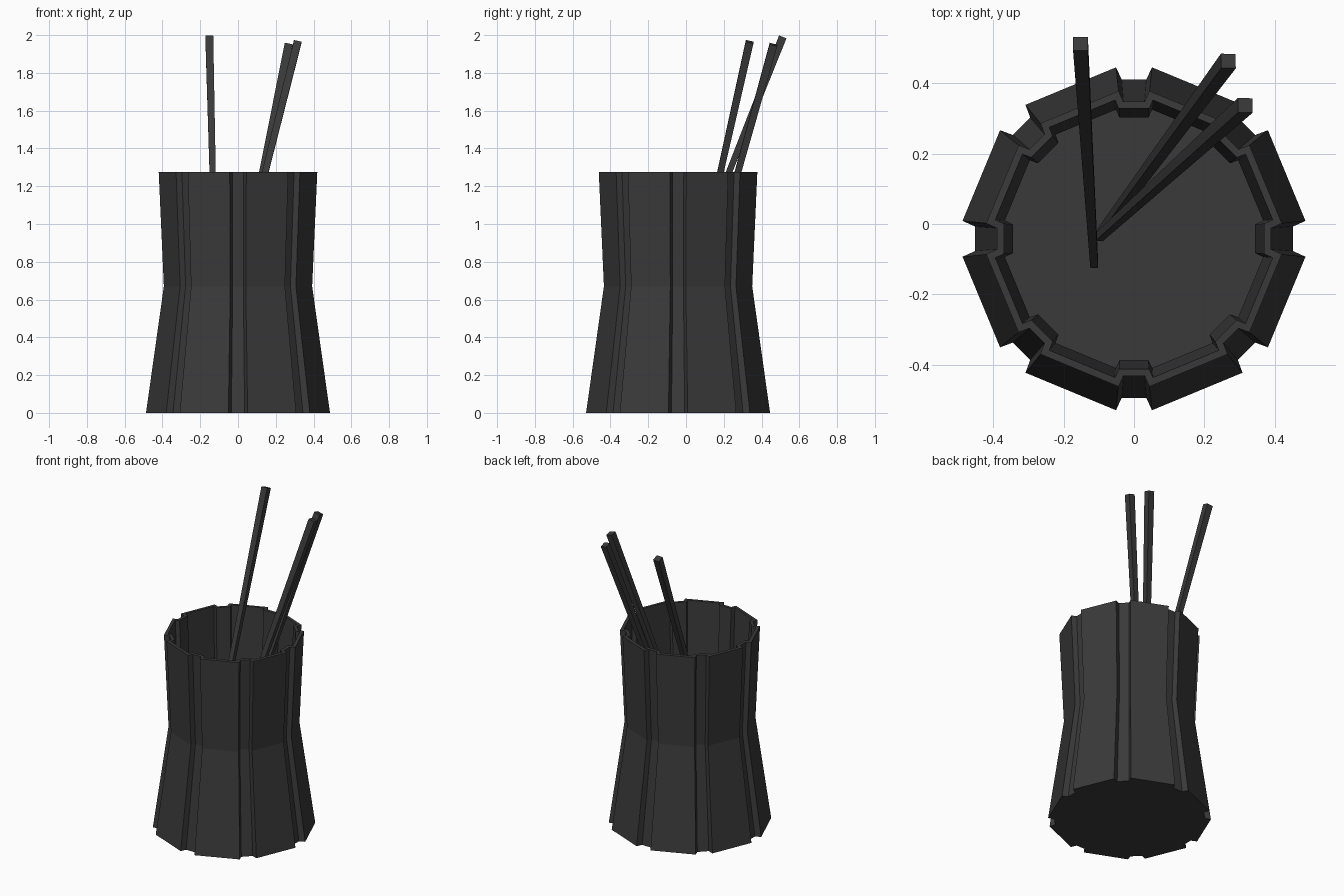
import bpy, bmesh, math
from mathutils import Matrix, Vector

cube = bpy.data.objects.get("Cube")
if cube:
    bpy.data.objects.remove(cube)

# Single dark finish for everything
mat = bpy.data.materials.new("charcoal")
mat.use_nodes = True
colour = (0.042, 0.042, 0.042, 1)
mat.diffuse_color = colour
mat.node_tree.nodes["Principled BSDF"].inputs["Base Color"].default_value = colour

CUP_Y = -0.042
SIDES = 8


def finish(bm, name):
    mesh = bpy.data.meshes.new(name)
    bm.to_mesh(mesh)
    bm.free()
    mesh.materials.append(mat)
    obj = bpy.data.objects.new(name, mesh)
    bpy.context.collection.objects.link(obj)
    return obj


# Cup: grooved octagonal outline lofted through base, waist and rim
def outline(scale):
    groove = [(0.487, -0.051), (0.452, -0.035), (0.452, 0.035), (0.487, 0.051)]
    points = []
    for i in range(SIDES):
        turn = Matrix.Rotation(math.tau * i / SIDES, 2)
        points += [turn @ Vector(p) * scale for p in groove]
    return points


bm = bmesh.new()
rings = []
for z, scale in [(0, 1), (0.67, 0.806), (1.275, 0.862)]:
    rings.append([bm.verts.new((p.x, p.y + CUP_Y, z)) for p in outline(scale)])
for low, high in zip(rings, rings[1:]):
    n = len(low)
    for i in range(n):
        j = (i + 1) % n
        bm.faces.new((low[i], low[j], high[j], high[i]))
bm.faces.new(rings[0][::-1])
cup = finish(bm, "cup")

# Wall thickness grows inward
wall = cup.modifiers.new("wall", "SOLIDIFY")
wall.thickness = 0.02
wall.offset = -1
wall.use_even_offset = True


# Tapered square sticks leaning on the rim
def stick(name, foot, tip):
    foot, tip = Vector(foot), Vector(tip)
    axis = tip - foot
    lean = Vector((0, 0, 1)).rotation_difference(axis).to_matrix().to_4x4()
    place = Matrix.Translation((foot + tip) / 2) @ lean @ Matrix.Rotation(math.pi / 4, 4, "Z")
    bm = bmesh.new()
    bmesh.ops.create_cone(bm, cap_ends=True, segments=4, radius1=0.011 * math.sqrt(2),
                          radius2=0.021 * math.sqrt(2), depth=axis.length, matrix=place)
    finish(bm, name)


stick("back_stick", (-0.113, -0.115, 0.41), (-0.152, 0.512, 1.99))
stick("left_stick_rear", (-0.1, -0.035, 0.16), (0.268, 0.463, 1.95))
stick("left_stick_front", (-0.1, -0.038, 0.29), (0.316, 0.337, 1.965))
